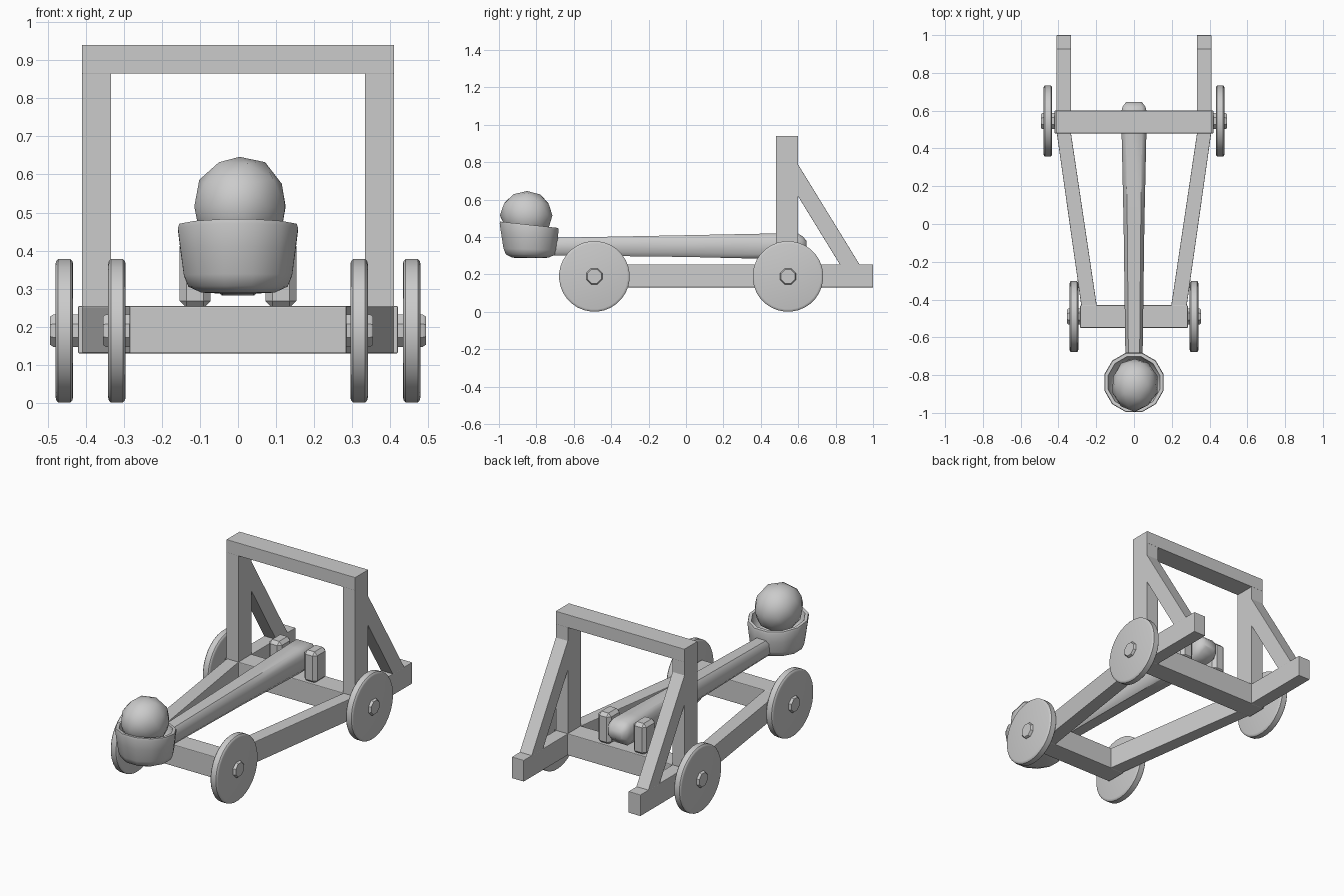
import bpy, bmesh, math, random
from mathutils import Vector, Matrix

if "Cube" in bpy.data.objects:
    bpy.data.objects.remove(bpy.data.objects["Cube"])

random.seed(4)


def finish(name, bm, bevel=0.0, smooth=None, segments=2):
    bmesh.ops.recalc_face_normals(bm, faces=bm.faces)
    me = bpy.data.meshes.new(name)
    bm.to_mesh(me)
    bm.free()
    ob = bpy.data.objects.new(name, me)
    bpy.context.collection.objects.link(ob)
    if bevel:
        m = ob.modifiers.new("bevel", 'BEVEL')
        m.width, m.segments = bevel, segments
    if smooth:
        bpy.ops.object.select_all(action='DESELECT')
        ob.select_set(True)
        bpy.context.view_layer.objects.active = ob
        bpy.ops.object.shade_smooth_by_angle(angle=math.radians(smooth))
    return ob


def loft(rings, cap=True):
    bm = bmesh.new()
    vs = [[bm.verts.new(p) for p in r] for r in rings]
    n = len(rings[0])
    for a, b in zip(vs, vs[1:]):
        for i in range(n):
            j = (i + 1) % n
            bm.faces.new((a[i], a[j], b[j], b[i]))
    if cap:
        bm.faces.new(vs[0][::-1])
        bm.faces.new(vs[-1])
    return bm


def box(name, x0, x1, y0, y1, z0, z1, bevel=0.004, segments=2):
    ring = lambda z: [(x0, y0, z), (x1, y0, z), (x1, y1, z), (x0, y1, z)]
    return finish(name, loft([ring(z0), ring(z1)]), bevel, segments=segments)


def wheel_part(name, y, profile, sides):
    # profile is (x, radius) revolved about the axle
    rings = [[(x, y + r * math.cos(2 * math.pi * (i + .5) / sides),
               0.19 + r * math.sin(2 * math.pi * (i + .5) / sides))
              for i in range(sides)] for x, r in profile]
    return finish(name, loft(rings), smooth=35)


# Cross beams and top of the gantry
box("rear_cross_beam", -.42, .42, .48, .60, .13, .255)
box("front_cross_beam", -.285, .285, -.55, -.43, .13, .255)
box("gantry_top_beam", -.41, .41, .48, .60, .865, .94, 0.002)

for s, side in ((-1, "left"), (1, "right")):
    xa, xb = sorted((s * .333, s * .41))
    # Upright, rear rail and slanted side rail
    box(side + "_gantry_post", xa, xb, .481, .599, .25, .87, 0.001)
    box(side + "_rear_rail", xa, xb, .59, 1.0, .131, .254, 0.003)
    rail = [(s * .41, .49), (s * .335, .49), (s * .196, -.44), (s * .278, -.44)]
    finish(side + "_side_rail",
           loft([[(x, y, z) for x, y in rail] for z in (.131, .254)]), 0.003)
    # Diagonal brace
    brace = [(.595, .795), (.93, .25), (.825, .25), (.595, .625)]
    finish(side + "_brace",
           loft([[(x, y, z) for y, z in brace] for x in (xa, xb)]), 0.002)
    # Pivot brackets holding the arm
    xa, xb = sorted((s * .072, s * .153))
    box(side + "_pivot_bracket", xa, xb, .485, .595, .25, .43, 0.018, 1)
    # Wheels and hubs
    for y, x, end in ((-.49, .295, "front"), (.545, .433, "rear")):
        w = [(x, .176), (x + .002, .184), (x + .007, .189),
             (x + .039, .189), (x + .044, .184), (x + .046, .176)]
        wheel_part(f"{end}_{side}_wheel", y, [(s * a, r) for a, r in w], 32)
        h = [(x - .025, .046), (x + .052, .046), (x + .06, .040)]
        wheel_part(f"{end}_{side}_hub", y, [(s * a, r) for a, r in h], 8)

# Throwing arm: chamfered section that thickens towards the pivot
sections = [(-.74, .30, .395, .044), (-.67, .302, .397, .046),
            (.0, .294, .41, .055), (.50, .282, .42, .066),
            (.595, .286, .421, .067), (.622, .312, .405, .060),
            (.645, .335, .38, .042)]
rings = []
for y, z0, z1, w in sections:
    c, h = (z0 + z1) / 2, (z1 - z0) / 2
    oct8 = [(1, .6), (.65, 1), (-.65, 1), (-1, .6),
            (-1, -.6), (-.65, -1), (.65, -1), (1, -.6)]
    rings.append([(w * a, y, c + h * b) for a, b in oct8])
finish("throwing_arm", loft(rings), smooth=50)

# Bowl: hollow, tilted slightly towards the arm
profile = [(.06, .288), (.10, .29), (.135, .306), (.147, .335), (.156, .40),
           (.163, .455), (.160, .466), (.142, .466), (.132, .42), (.10, .375), (.04, .36)]
n = 12
rings = []
for r, z in profile:
    t = (z - .288) / .18
    rings.append([(r * math.cos(2 * math.pi * (i + .5) / n),
                   -.832 - .007 * t + r * math.sin(2 * math.pi * (i + .5) / n),
                   z - (.11 * t) * r * math.sin(2 * math.pi * (i + .5) / n))
                  for i in range(n)])
finish("bowl", loft(rings), smooth=50)

# Lumpy boulder resting in the bowl
bm = bmesh.new()
bmesh.ops.create_icosphere(bm, subdivisions=2, radius=1)
for v in bm.verts:
    v.co *= random.uniform(.95, 1.03)
bmesh.ops.transform(bm, verts=bm.verts, matrix=Matrix.Translation((.004, -.850, .516))
                    @ Matrix.Diagonal((.125, .142, .134, 1)))
boulder = finish("boulder", bm, smooth=70)
